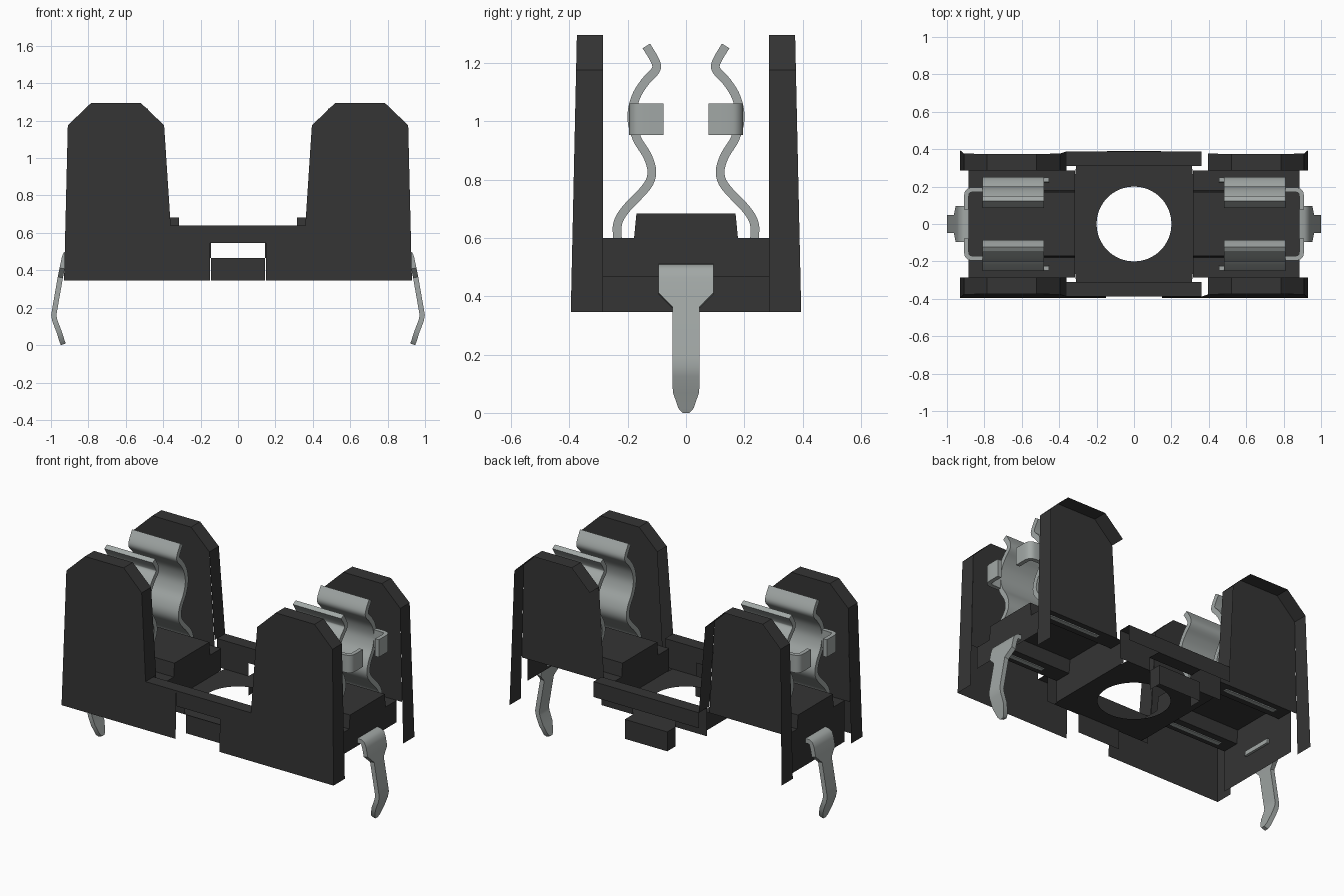
import bpy
import bmesh
import math
from mathutils import Vector

cube = bpy.data.objects.get("Cube")
if cube:
    bpy.data.objects.remove(cube, do_unlink=True)


def material(name, rgb, metallic=0.0):
    m = bpy.data.materials.new(name)
    m.use_nodes = True
    m.diffuse_color = (*rgb, 1)
    node = m.node_tree.nodes["Principled BSDF"]
    node.inputs["Base Color"].default_value = (*rgb, 1)
    node.inputs["Roughness"].default_value = 0.6
    return m


BLACK = material("black plastic", (0.035, 0.035, 0.035))
METAL = material("grey metal", (0.36, 0.39, 0.38))


def finish(name, bm, mat, smooth=False):
    me = bpy.data.meshes.new(name)
    bm.to_mesh(me)
    bm.free()
    me.materials.append(mat)
    ob = bpy.data.objects.new(name, me)
    bpy.context.collection.objects.link(ob)
    if smooth:
        bpy.context.view_layer.objects.active = ob
        ob.select_set(True)
        bpy.ops.object.shade_smooth_by_angle(angle=math.radians(40))
        ob.select_set(False)
    return ob


def panel(bm, pts, facing):
    """Add one flat face that looks toward the given direction."""
    f = bm.faces.new([bm.verts.new(p) for p in pts])
    f.normal_update()
    if f.normal.dot(Vector(facing)) < 0:
        f.normal_flip()


def rect_y(bm, y, x0, x1, z0, z1, d):
    panel(bm, [(x0, y, z0), (x1, y, z0), (x1, y, z1), (x0, y, z1)], (0, d, 0))


def rect_x(bm, x, y0, y1, z0, z1, d):
    panel(bm, [(x, y0, z0), (x, y1, z0), (x, y1, z1), (x, y0, z1)], (d, 0, 0))


def rect_z(bm, z, x0, x1, y0, y1, d=1):
    panel(bm, [(x0, y0, z), (x1, y0, z), (x1, y1, z), (x0, y1, z)], (0, 0, d))


def smooth_path(pts, steps=4):
    """Catmull-Rom curve through the points."""
    v = [Vector(p) for p in pts]
    v = [v[0] * 2 - v[1]] + v + [v[-1] * 2 - v[-2]]
    out = []
    for a, b, c, d in zip(v, v[1:], v[2:], v[3:]):
        for i in range(steps):
            t = i / steps
            out.append(0.5 * (2 * b + (c - a) * t + (2 * a - 5 * b + 4 * c - d) * t ** 2
                              + (3 * b - a - 3 * c + d) * t ** 3))
    return out + [v[-2]]


def strip(name, path, thick, spans, place):
    """Bent sheet: 2D path with thickness, spread over a span per point."""
    path = [Vector(p) for p in path]
    bm = bmesh.new()
    rings = []
    for i, p in enumerate(path):
        t = (path[min(i + 1, len(path) - 1)] - path[max(i - 1, 0)]).normalized()
        n = Vector((-t.y, t.x)) * thick / 2
        lo, hi = spans[i]
        rings.append([bm.verts.new(place(q, s)) for q, s in
                      ((p + n, lo), (p + n, hi), (p - n, hi), (p - n, lo))])
    for a, b in zip(rings, rings[1:]):
        for k in range(4):
            bm.faces.new((a[k], a[(k + 1) % 4], b[(k + 1) % 4], b[k]))
    bm.faces.new(rings[0])
    bm.faces.new(rings[-1])
    bmesh.ops.recalc_face_normals(bm, faces=bm.faces)
    return finish(name, bm, METAL, True)


BOTTOM, FLOOR, DECK, BAR, RAISED = 0.345, 0.465, 0.6, 0.64, 0.683
INNER, BAR_IN = 0.285, 0.31


def outer_y(z):
    return 0.395 - 0.022 * (z - BOTTOM)


# Guard towers: hollow shells, the front pair closed by a long outer wall
TOWER = [(0.93, BOTTOM), (0.91, 1.175), (0.785, 1.295), (0.52, 1.295), (0.395, 1.175), (0.36, BAR)]
for sx, side in ((1, "left"), (-1, "right")):
    for sy, end in ((-1, "front"), (1, "back")):
        bm = bmesh.new()
        edges = list(zip(TOWER, TOWER[1:]))
        for (xa, za), (xb, zb) in edges if sx < 0 else edges[:-1]:
            out = (sx * (zb - za), 0, sx * sx * (xa - xb))
            panel(bm, [(sx * xa, sy * outer_y(za), za), (sx * xb, sy * outer_y(zb), zb),
                       (sx * xb, sy * INNER, zb), (sx * xa, sy * INNER, za)], out)
        inside = [(0.923, DECK)] + TOWER[1:5] + [(0.36, DECK)]
        panel(bm, [(sx * x, sy * INNER, z) for x, z in inside], (0, -sy, 0))
        if sy < 0:
            outside = TOWER + [(0.15, BAR), (0.15, BOTTOM)]
            panel(bm, [(sx * x, sy * outer_y(z), z) for x, z in outside], (0, sy, 0))
        finish(f"{end}_{side}_tower", bm, BLACK)

# Bridge bars with a window below, and the small tabs under them
for sy, end in ((-1, "front"), (1, "back")):
    bm = bmesh.new()
    y0, y1 = sy * BAR_IN, sy * outer_y(BAR)
    w = 0.15 if sy < 0 else 0.36
    rect_y(bm, y1, -w, w, 0.545, BAR, sy)
    rect_z(bm, BAR, -0.36, 0.36, y0, y1)
    rect_z(bm, 0.545, -0.15, 0.15, y0, y1, -1)
    rect_y(bm, y0, -0.145, 0.145, 0.545, BAR, -sy)
    for sx in (-1, 1):
        rect_y(bm, y0, sx * 0.145, sx * 0.36, FLOOR, BAR, -sy)
    finish(f"{end}_bridge_bar", bm, BLACK)

    bm = bmesh.new()
    if sy < 0:
        rect_y(bm, -0.3, -0.145, 0.145, BOTTOM, FLOOR, -1)
    else:
        rect_y(bm, 0.39, -0.145, 0.145, BOTTOM, FLOOR, 1)
        rect_z(bm, FLOOR, -0.145, 0.145, BAR_IN, 0.39)
        for sx in (-1, 1):
            rect_x(bm, sx * 0.145, BAR_IN, 0.39, BOTTOM, FLOOR, sx)
    finish(f"{end}_tab", bm, BLACK)

# Centre floor with a round hole
bm = bmesh.new()
ring = []
N = 64
for i in range(N):
    c, s = math.cos(math.tau * i / N), math.sin(math.tau * i / N)
    k = min(0.315 / max(abs(c), 1e-6), BAR_IN / max(abs(s), 1e-6))
    ring.append([bm.verts.new((c * r, s * r, FLOOR)) for r in (0.2, k)])
for a, b in zip(ring, ring[1:] + ring[:1]):
    bm.faces.new((a[0], a[1], b[1], b[0]))
finish("centre_floor", bm, BLACK)

# Raised seats under the clips, open underneath
XI, XO = 0.315, 0.885
for sx, side in ((1, "left"), (-1, "right")):
    bm = bmesh.new()
    a, b = sx * XI, sx * XO
    rect_z(bm, RAISED, a, b, -0.17, 0.17)
    for sy in (-1, 1):
        rect_z(bm, DECK, a, b, sy * 0.178, sy * INNER)
        panel(bm, [(a, sy * 0.178, DECK), (b, sy * 0.178, DECK),
                   (b, sy * 0.17, RAISED), (a, sy * 0.17, RAISED)], (0, sy, 0))
    for x, low, d in ((a, FLOOR, -sx), (b, FLOOR if sx > 0 else BOTTOM, sx)):
        panel(bm, [(x, -INNER, low), (x, INNER, low), (x, INNER, DECK), (x, 0.178, DECK),
                   (x, 0.17, RAISED), (x, -0.17, RAISED), (x, -0.178, DECK), (x, -INNER, DECK)],
              (d, 0, 0))
    finish(f"{side}_seat", bm, BLACK)

# Spring clips, their end hooks and the solder pins
CLIP = smooth_path([(0.235, 0.594), (0.234, 0.65), (0.205, 0.7), (0.135, 0.775), (0.117, 0.825),
                    (0.132, 0.88), (0.168, 0.94), (0.186, 1.01), (0.173, 1.08), (0.14, 1.135),
                    (0.104, 1.175), (0.105, 1.205), (0.136, 1.258)])
HOOK = smooth_path([(0.8, 0.183), (0.865, 0.183), (0.888, 0.174), (0.896, 0.15), (0.896, 0.078)])
PIN = [(0.872, 0.497), (0.908, 0.495), (0.922, 0.485), (0.93, 0.46), (0.94, 0.41), (0.95, 0.362),
       (0.98, 0.19), (0.985, 0.16), (0.979, 0.13), (0.958, 0.075), (0.94, 0.02), (0.934, 0.004)]
HALF = [0.095] * 5 + [0.047] * 4 + [0.045, 0.026, 0.012]
for sx, side in ((1, "left"), (-1, "right")):
    for sy, end in ((-1, "front"), (1, "back")):
        strip(f"{end}_{side}_clip", CLIP, 0.03, [(0.48, 0.81)] * len(CLIP),
              lambda p, s: (sx * s, sy * p.x, p.y))
        strip(f"{end}_{side}_clip_foot", CLIP[:4], 0.026, [(0.455, 0.5)] * 4,
              lambda p, s: (sx * s, sy * p.x, p.y))
        strip(f"{end}_{side}_hook", HOOK, 0.025, [(0.952, 1.06)] * len(HOOK),
              lambda p, s: (sx * p.x, sy * p.y, s))
    strip(f"{side}_pin", PIN, 0.028, [(-h, h) for h in HALF],
          lambda p, s: (sx * p.x, s, max(p.y, 0)))
